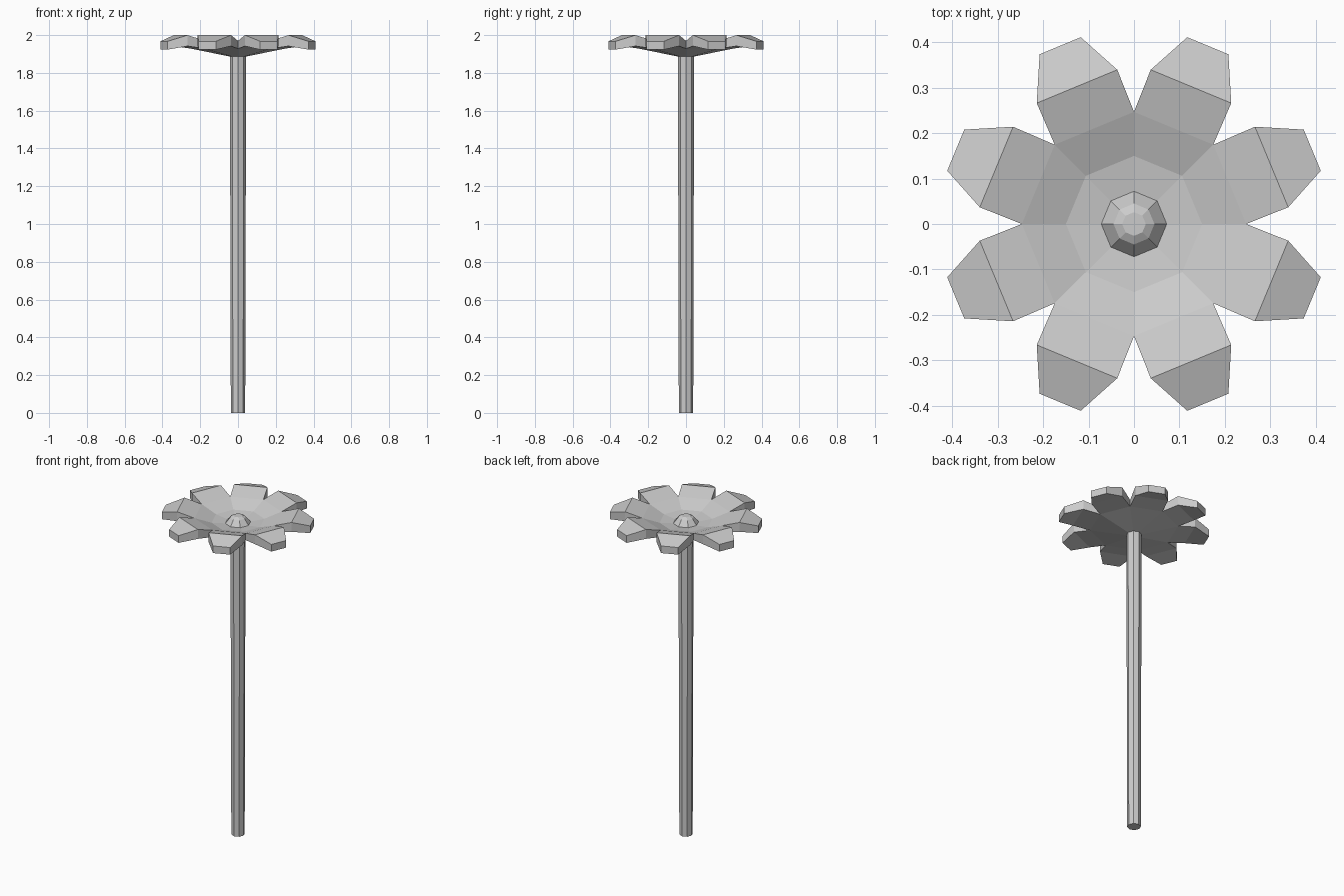
import bpy
import bmesh
from math import sin, cos, pi

cube = bpy.data.objects.get("Cube")
if cube:
    bpy.data.objects.remove(cube, do_unlink=True)

SIDES = 8
STEP = 2 * pi / SIDES

grey = bpy.data.materials.new("plain grey")
grey.use_nodes = True
colour = (0.6, 0.6, 0.6, 1)
grey.diffuse_color = colour
grey.node_tree.nodes["Principled BSDF"].inputs["Base Color"].default_value = colour


def finish(name, bm):
    bmesh.ops.recalc_face_normals(bm, faces=bm.faces)
    mesh = bpy.data.meshes.new(name)
    bm.to_mesh(mesh)
    bm.free()
    mesh.materials.append(grey)
    obj = bpy.data.objects.new(name, mesh)
    bpy.context.collection.objects.link(obj)
    return obj


def ring(bm, r, z):
    return [bm.verts.new((r * cos(i * STEP), r * sin(i * STEP), z)) for i in range(SIDES)]


def bridge(bm, a, b):
    for i in range(SIDES):
        j = (i + 1) % SIDES
        bm.faces.new((a[i], a[j], b[j], b[i]))


def lathe(name, profile):
    """Closed eight-sided solid from (radius, height) pairs."""
    bm = bmesh.new()
    rings = [ring(bm, r, z) for r, z in profile]
    for a, b in zip(rings, rings[1:]):
        bridge(bm, a, b)
    bm.faces.new(rings[0])
    bm.faces.new(rings[-1])
    return finish(name, bm)


def petal_row(bm, angle, along, half, z):
    """Pair of points across a petal at a distance from the centre."""
    c, s = cos(angle), sin(angle)
    return [bm.verts.new((along * c - w * s, along * s + w * c, z)) for w in (-half, half)]


# Stem and raised flower centre
lathe("stem", [(0.038, 0), (0.043, 1.9)])
lathe("flower_centre", [(0.075, 1.92), (0.045, 1.957), (0.026, 1.967)])

# Dished blossom with eight bent petals, top and underside
bm = bmesh.new()
top = [ring(bm, r, z) for r, z in ((0.06, 1.922), (0.15, 1.934), (0.247, 1.97))]
under = [ring(bm, r, z) for r, z in ((0.035, 1.885), (0.247, 1.928))]
for rings in (top, under):
    bm.faces.new(rings[0])
    for a, b in zip(rings, rings[1:]):
        bridge(bm, a, b)

for i in range(SIDES):
    j = (i + 1) % SIDES
    angle = (i + 0.5) * STEP
    upper = [(top[-1][i], top[-1][j]),
             petal_row(bm, angle, 0.328, 0.096, 2.0),
             petal_row(bm, angle, 0.425, 0.049, 1.967)]
    lower = [(under[-1][i], under[-1][j]),
             petal_row(bm, angle, 0.328, 0.096, 1.942),
             petal_row(bm, angle, 0.425, 0.049, 1.923)]
    for k in range(2):
        for rows in (upper, lower):
            bm.faces.new((*rows[k], *reversed(rows[k + 1])))
        for side in range(2):
            bm.faces.new((upper[k][side], upper[k + 1][side],
                          lower[k + 1][side], lower[k][side]))
    bm.faces.new((*upper[2], *reversed(lower[2])))
finish("blossom", bm)
